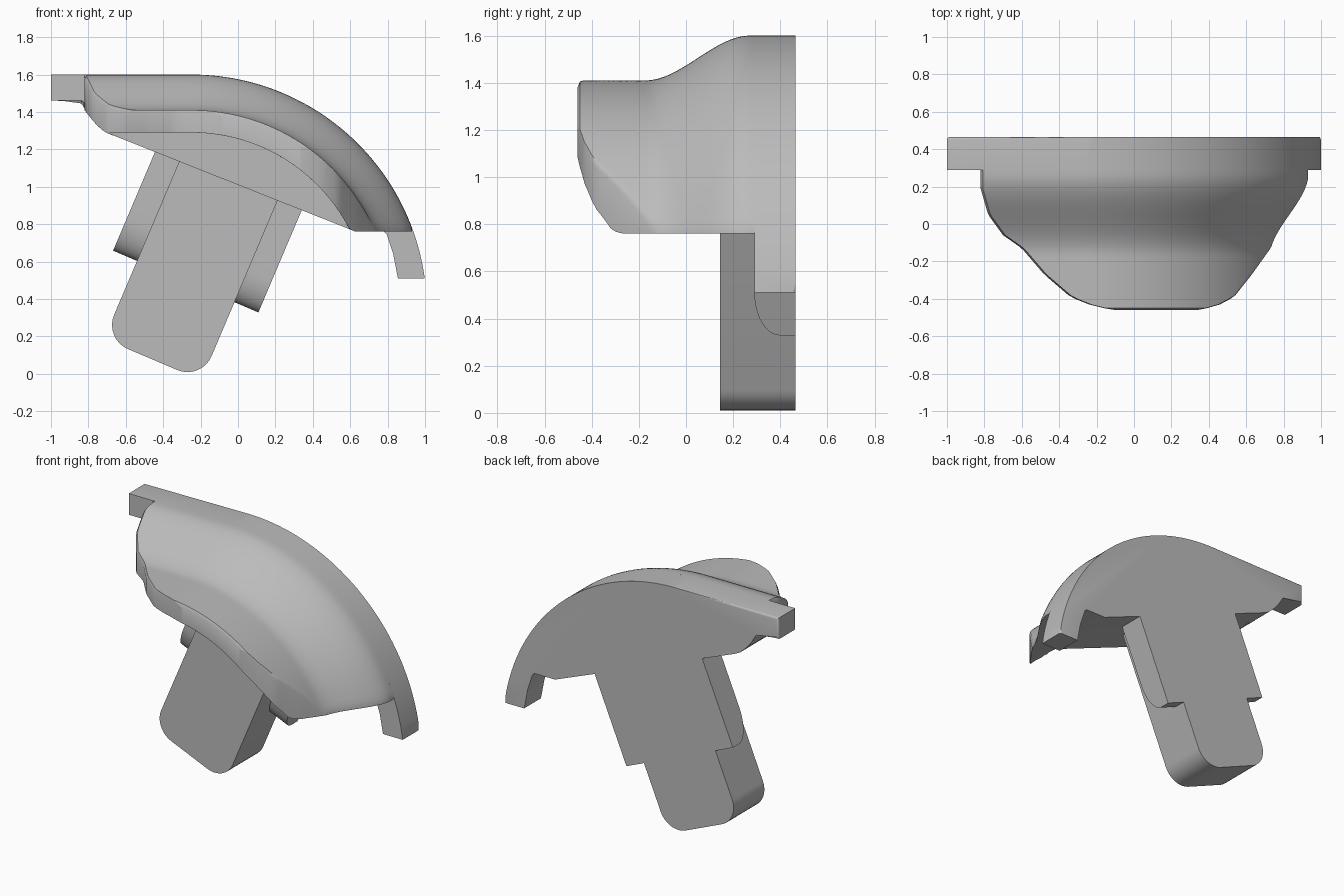
import bpy, bmesh, math
from mathutils import Vector

if "Cube" in bpy.data.objects:
    bpy.data.objects.remove(bpy.data.objects["Cube"], do_unlink=True)

grey = bpy.data.materials.new("plain grey")
grey.use_nodes = True
grey.diffuse_color = (0.5, 0.5, 0.5, 1)
grey.node_tree.nodes["Principled BSDF"].inputs["Base Color"].default_value = (0.5, 0.5, 0.5, 1)

BACK, FLANGE = 0.465, 0.29          # back plane and front of the rear flange
CX, CZ, R = -0.25, 0.34, 1.26       # arc shared by all the arched surfaces
TILT = math.radians(23)
U = Vector((math.cos(TILT), 0, -math.sin(TILT)))   # across the stem
V = Vector((math.sin(TILT), 0, math.cos(TILT)))    # along the stem
X, Y, Z = Vector((1, 0, 0)), Vector((0, 1, 0)), Vector((0, 0, 1))


def finish(name, bm, angle=35):
    bmesh.ops.recalc_face_normals(bm, faces=bm.faces)
    mesh = bpy.data.meshes.new(name)
    bm.to_mesh(mesh)
    bm.free()
    obj = bpy.data.objects.new(name, mesh)
    bpy.context.collection.objects.link(obj)
    mesh.materials.append(grey)
    bpy.ops.object.select_all(action='DESELECT')
    obj.select_set(True)
    bpy.context.view_layer.objects.active = obj
    bpy.ops.object.shade_smooth_by_angle(angle=math.radians(angle))
    return obj


def prism(points, a, b, axis, start, end):
    """Solid made by pushing a 2D outline along an axis."""
    bm = bmesh.new()
    rings = [[bm.verts.new(a * p + b * q + axis * d) for p, q in points] for d in (start, end)]
    bm.faces.new(rings[0])
    bm.faces.new(rings[1])
    n = len(points)
    for i in range(n):
        j = (i + 1) % n
        bm.faces.new((rings[0][i], rings[0][j], rings[1][j], rings[1][i]))
    return bm


def arc(cx, cy, rx, ry, start, end, n):
    out = []
    for i in range(n + 1):
        t = math.radians(start + (end - start) * i / n)
        out.append((cx + rx * math.cos(t), cy + ry * math.sin(t)))
    return out


# Arched surface at a given inset from the outermost one
def arch(x, inset):
    r = R - inset
    return CZ + math.sqrt(max(r * r - max(x - CX, 0) ** 2, 0))


# Inset of the top surface, easing from the ridge to the front shelf
def inset_at(y):
    t = min(max((0.27 - y) / 0.44, 0), 1)
    return 0.19 * t * t * (3 - 2 * t)


# Slanted underside, curling up at the right-hand end and flat at the low end
def underside(x):
    if x < -0.68:
        return 1.28 + 0.13 * ((-0.68 - x) / 0.14) ** 1.5
    return max(0.76, 1.28 - 0.397 * (x + 0.68))


# Plan outline of the hood: y, right end, left end
OUTLINE = [(0.29, -0.82, 0.93), (0.19, -0.82, 0.93), (0.05, -0.78, 0.87),
           (-0.06, -0.70, 0.79), (-0.13, -0.60, 0.73), (-0.27, -0.48, 0.63),
           (-0.39, -0.34, 0.535), (-0.43, -0.24, 0.46), (-0.45, -0.16, 0.39),
           (-0.46, -0.10, 0.34)]


def ends_at(y):
    for (y0, l0, r0), (y1, l1, r1) in zip(OUTLINE, OUTLINE[1:]):
        if y >= y1:
            t = (y0 - y) / (y0 - y1)
            return l0 + (l1 - l0) * t, r0 + (r1 - r0) * t
    return OUTLINE[-1][1:]


# Hood: arched shell with a front lip that overhangs the recessed lower wall
STEP = -0.06
stations = [FLANGE - i * 0.025 for i in range(14)] + [STEP, STEP - 0.002]
stations += [-0.08 - i * 0.02 for i in range(18)] + [-0.43, -0.44, -0.45, -0.46]
COLS = 72
bm = bmesh.new()
tops, bottoms = [], []
for k, y in enumerate(stations):
    inset = inset_at(y)
    left, right = ends_at(y)
    reach = CX + math.sqrt((R - inset) ** 2 - (0.775 - CZ) ** 2)
    right = min(right, reach)
    xs = [left, left + 0.012]
    xs += [left + (right - left) * i / COLS for i in range(1, COLS)]
    xs += [right - 0.008, right]
    top, bottom = [], []
    for i, x in enumerate(xs):
        low = underside(x)
        if y < STEP:
            low = max(low, arch(x, 0.31))
        high = arch(x, inset)
        rim = i in (0, len(xs) - 1) or k == len(stations) - 1
        if rim and y < FLANGE - 0.01:
            high -= 0.02
        top.append(bm.verts.new((x, y, max(high, low + 0.004))))
        bottom.append(bm.verts.new((x, y, low)))
    tops.append(top)
    bottoms.append(bottom)


def skin(a, b):
    for i in range(len(a) - 1):
        bm.faces.new((a[i], a[i + 1], b[i + 1], b[i]))


for grid in (tops, bottoms):
    for a, b in zip(grid, grid[1:]):
        skin(a, b)
skin(tops[0], bottoms[0])
skin(tops[-1], bottoms[-1])
for side in (0, -1):
    skin([row[side] for row in tops], [row[side] for row in bottoms])
finish("hood", bm, 40)

# Rear flange: full arch with a tab at each end
low_angle = math.degrees(math.asin((0.51 - CZ) / R))
profile = [(-1, 1.46), (-1, 1.6)] + arc(CX, CZ, R, R, 90, low_angle, 48)
profile += [(0.855, 0.51), (0.83, 0.64), (0.795, 0.745), (0.78, 0.76)]
profile += [(x, underside(x)) for x in (0.63, -0.68, -0.72, -0.77, -0.815)]
profile += [(-0.82, 1.445), (-0.835, 1.46)]
bm = prism(profile, X, Z, Y, FLANGE, BACK)


def on_rim(v):
    return v.co.z > 1.455 or math.hypot(v.co.x - CX, v.co.z - CZ) > 1.15


rim_edges = [e for e in bm.edges
             if all(v.co.y > BACK - 0.001 and on_rim(v) for v in e.verts)]
bmesh.ops.bevel(bm, geom=rim_edges, offset=0.014, segments=3, profile=0.5, affect='EDGES')
finish("rear_flange", bm)

# Stem: tilted bar with a rounded lower end
MID, HALF, FOOT, TOP, RAD = -0.45, 0.283, -0.108, 1.02, 0.14
bar = [(MID - HALF, TOP)]
bar += arc(MID - HALF + RAD, FOOT + RAD, RAD, RAD, 180, 270, 10)
bar += arc(MID + HALF - RAD, FOOT + RAD, RAD, RAD, 270, 360, 10)
bar += [(MID + HALF, TOP)]
finish("stem", prism(bar, U, V, Y, 0.145, BACK))

# Side wings: ribs on both sides of the stem with a curved lower front
rib = [(BACK, TOP), (FLANGE, TOP)] + arc(0.40, 0.54, 0.11, 0.195, 180, 270, 10) + [(BACK, 0.345)]
for name, sign in (("right_wing", -1), ("left_wing", 1)):
    inner, outer = MID + sign * (HALF - 0.02), MID + sign * 0.422
    finish(name, prism(rib, Y, V, U, inner, outer))
